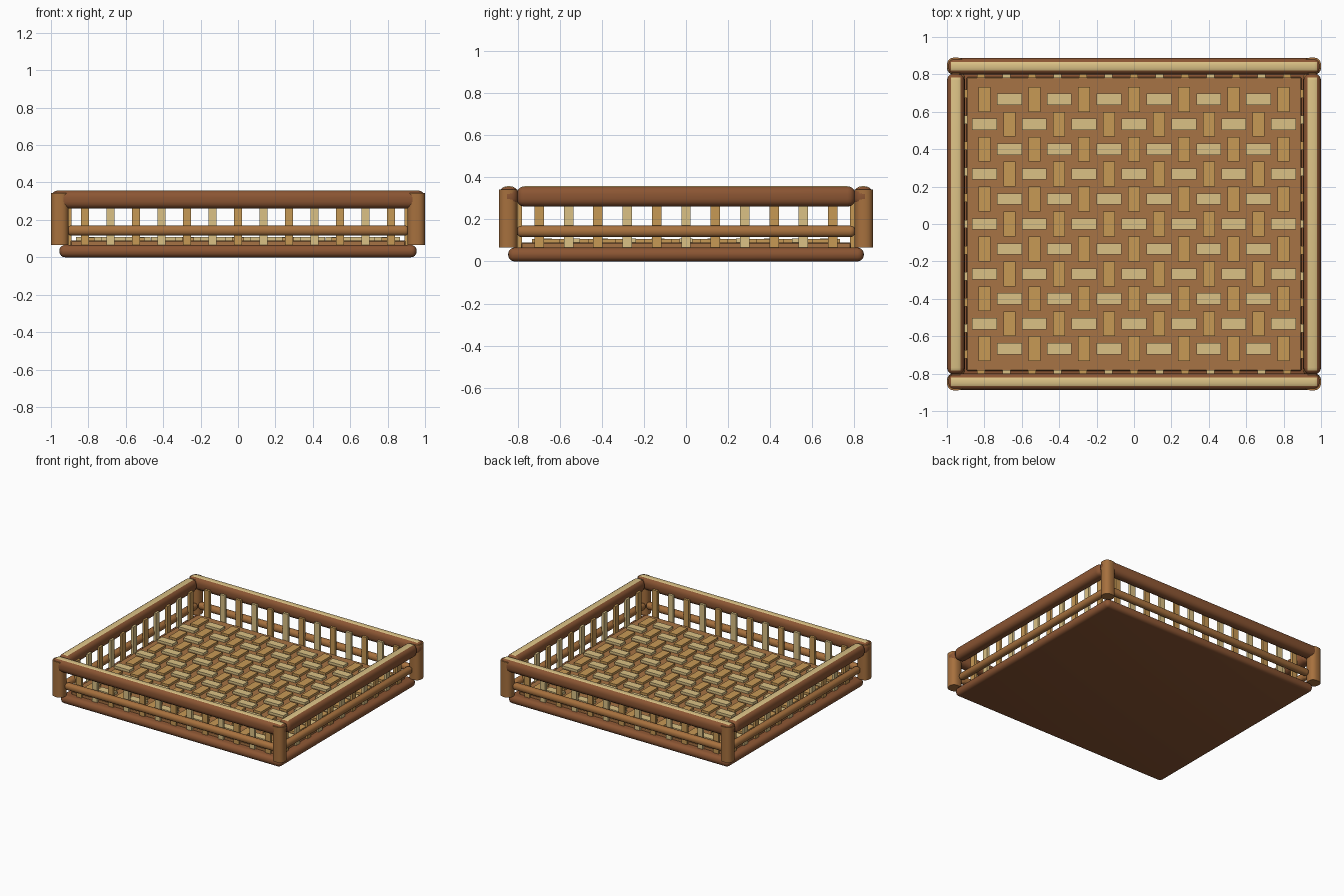
import bpy, bmesh
from mathutils import Vector

if "Cube" in bpy.data.objects:
    bpy.data.objects.remove(bpy.data.objects["Cube"])


def mat(name, r, g, b):
    m = bpy.data.materials.new(name)
    m.diffuse_color = ((r / 255) ** 2.2, (g / 255) ** 2.2, (b / 255) ** 2.2, 1)
    m.use_nodes = True
    m.node_tree.nodes["Principled BSDF"].inputs["Base Color"].default_value = m.diffuse_color
    return m


BROWN = mat("dark_cane", 138, 86, 54)
POST = mat("post_cane", 165, 112, 64)
FLOOR = mat("floor_cane", 166, 115, 70)
GOLD = mat("gold_strip", 198, 152, 86)
PALE = mat("pale_strip", 218, 192, 132)


def finish(name, bm, mats, smooth):
    me = bpy.data.meshes.new(name)
    bm.to_mesh(me)
    bm.free()
    ob = bpy.data.objects.new(name, me)
    bpy.context.collection.objects.link(ob)
    for m in mats:
        me.materials.append(m)
    if smooth:
        bpy.ops.object.select_all(action='DESELECT')
        ob.select_set(True)
        bpy.context.view_layer.objects.active = ob
        bpy.ops.object.shade_smooth_by_angle(angle=0.7)
    return ob


def add_box(bm, c, s, mat_index=0):
    vs = bmesh.ops.create_cube(bm, size=1)["verts"]
    for v in vs:
        v.co = Vector([v.co[k] * s[k] + c[k] for k in range(3)])
    for f in {f for v in vs for f in v.link_faces}:
        f.material_index = mat_index


def rounded(name, c, s, r, mats, vertical_only=False, top_mat=False, seg=4):
    bm = bmesh.new()
    add_box(bm, c, s)
    edges = [e for e in bm.edges if not vertical_only
             or abs(e.verts[0].co.z - e.verts[1].co.z) > 0.01]
    bmesh.ops.bevel(bm, geom=edges, offset=r, segments=seg, profile=0.5,
                    affect='EDGES', clamp_overlap=True)
    bm.normal_update()
    if top_mat:
        for f in bm.faces:
            f.material_index = 1 if f.normal.z > 0.95 else 0
    return finish(name, bm, mats, True)


# base slab and floor panel
rounded("base_slab", (0, 0, .033), (1.91, 1.69, .066), .03, [BROWN])
rounded("floor_panel", (0, 0, .075), (1.79, 1.57, .03), .005, [FLOOR], seg=1)

# basket weave on the floor
bm = bmesh.new()
for i in range(-6, 7):
    for j in range(-5, 6):
        x, y = i * .1333, j * .1333
        if (i + j) % 2:
            add_box(bm, (x, y, .096), (.064, .133, .022), 0)
        else:
            add_box(bm, (x, y, .098), (.133, .06, .022), 1)
finish("floor_weave", bm, [GOLD, PALE], False)

# rails, mid rails and slats on each side
for sgn, a, b in ((-1, "front", "left"), (1, "back", "right")):
    rounded(a + "_top_rail", (0, sgn * .843, .309), (2, .09, .097), .037,
            [BROWN, PALE], top_mat=True)
    rounded(b + "_top_rail", (sgn * .953, 0, .309), (.094, 1.61, .097), .037,
            [BROWN, PALE], top_mat=True)
    rounded(a + "_mid_rail", (0, sgn * .825, .143), (1.83, .054, .054), .024, [POST])
    rounded(b + "_mid_rail", (sgn * .93, 0, .143), (.054, 1.61, .054), .024, [POST])

    bm = bmesh.new()
    for i in range(-6, 7):
        add_box(bm, (i * .1363, sgn * .79, .18), (.045, .02, .24), i % 2)
    finish(a + "_slats", bm, [GOLD, PALE], False)
    bm = bmesh.new()
    for i in range(-5, 6):
        add_box(bm, (sgn * .9, i * .1395, .18), (.02, .045, .24), (i + 1) % 2)
    finish(b + "_slats", bm, [GOLD, PALE], False)

    # corner posts
    for sx, side in ((-1, "left"), (1, "right")):
        rounded(f"{a}_{side}_post", (sx * .953, sgn * .846, .205),
                (.094, .088, .276), .037, [POST], vertical_only=True)
